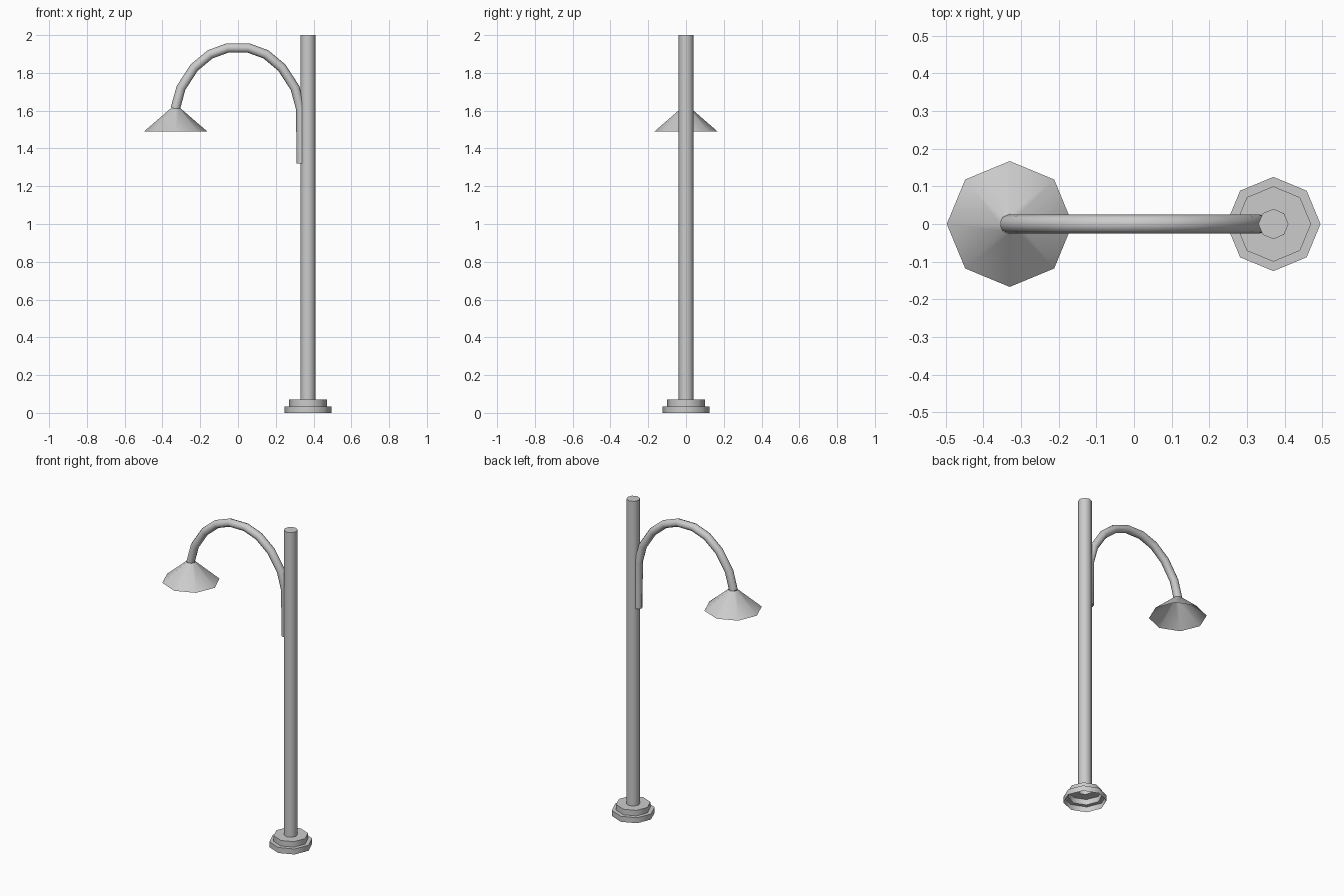
import bpy, bmesh
from math import cos, sin, pi, radians
from mathutils import Vector

if "Cube" in bpy.data.objects:
    bpy.data.objects.remove(bpy.data.objects["Cube"])

SIDES = 8
POLE_X, SHADE_X = 0.37, -0.33


def skin(name, rings, cap_start=False, cap_end=False):
    """Bridge consecutive rings of points into a tube-like mesh."""
    bm = bmesh.new()
    loops = [[bm.verts.new(p) for p in ring] for ring in rings]
    for a, b in zip(loops, loops[1:]):
        for i in range(SIDES):
            j = (i + 1) % SIDES
            bm.faces.new((a[i], a[j], b[j], b[i]))
    if cap_start:
        bm.faces.new(loops[0][::-1])
    if cap_end:
        bm.faces.new(loops[-1])
    mesh = bpy.data.meshes.new(name)
    bm.to_mesh(mesh)
    bm.free()
    obj = bpy.data.objects.new(name, mesh)
    bpy.context.collection.objects.link(obj)
    bpy.ops.object.select_all(action='DESELECT')
    obj.select_set(True)
    bpy.context.view_layer.objects.active = obj
    bpy.ops.object.shade_smooth_by_angle(angle=radians(50))
    return obj


def lathe(name, x, profile, **caps):
    """Spin (radius, z) points around a vertical axis at x."""
    angles = [2 * pi * i / SIDES for i in range(SIDES)]
    return skin(name, [[(x + r * cos(a), r * sin(a), z) for a in angles]
                       for r, z in profile], **caps)


def sweep(name, path, radius):
    """Round tube along a path of (x, z) points in the y = 0 plane."""
    pts = [Vector((x, 0, z)) for x, z in path]
    rings = []
    for k, p in enumerate(pts):
        t = Vector((0, 0, 0))
        if k > 0:
            t += (p - pts[k - 1]).normalized()
        if k < len(pts) - 1:
            t += (pts[k + 1] - p).normalized()
        t.normalize()
        side = Vector((0, 1, 0))
        out = t.cross(side)
        rings.append([p + radius * (cos(2 * pi * i / SIDES) * side
                                    - sin(2 * pi * i / SIDES) * out)
                      for i in range(SIDES)])
    obj = skin(name, rings, cap_start=True, cap_end=True)
    bm = bmesh.new()
    bm.from_mesh(obj.data)
    bmesh.ops.recalc_face_normals(bm, faces=bm.faces)
    bm.to_mesh(obj.data)
    bm.free()
    return obj


# Pole with stepped foot, hollow underneath
lathe("pole_and_base", POLE_X,
      [(0.125, 0), (0.125, 0.035), (0.1, 0.035), (0.1, 0.07),
       (0.04, 0.07), (0.04, 2.0)], cap_end=True)

# Curved arm: straight mount against the pole, then a symmetric arch
half = [(0.332, 1.61), (0.302, 1.72), (0.232, 1.828), (0.148, 1.898), (0.055, 1.932)]
arch = half + [(-x, z) for x, z in reversed(half)]
sweep("arm", [(0.335, 1.32)] + arch, 0.025)

# Open conical lamp shade
lathe("lamp_shade", SHADE_X, [(0.167, 1.49), (0.026, 1.612)])
